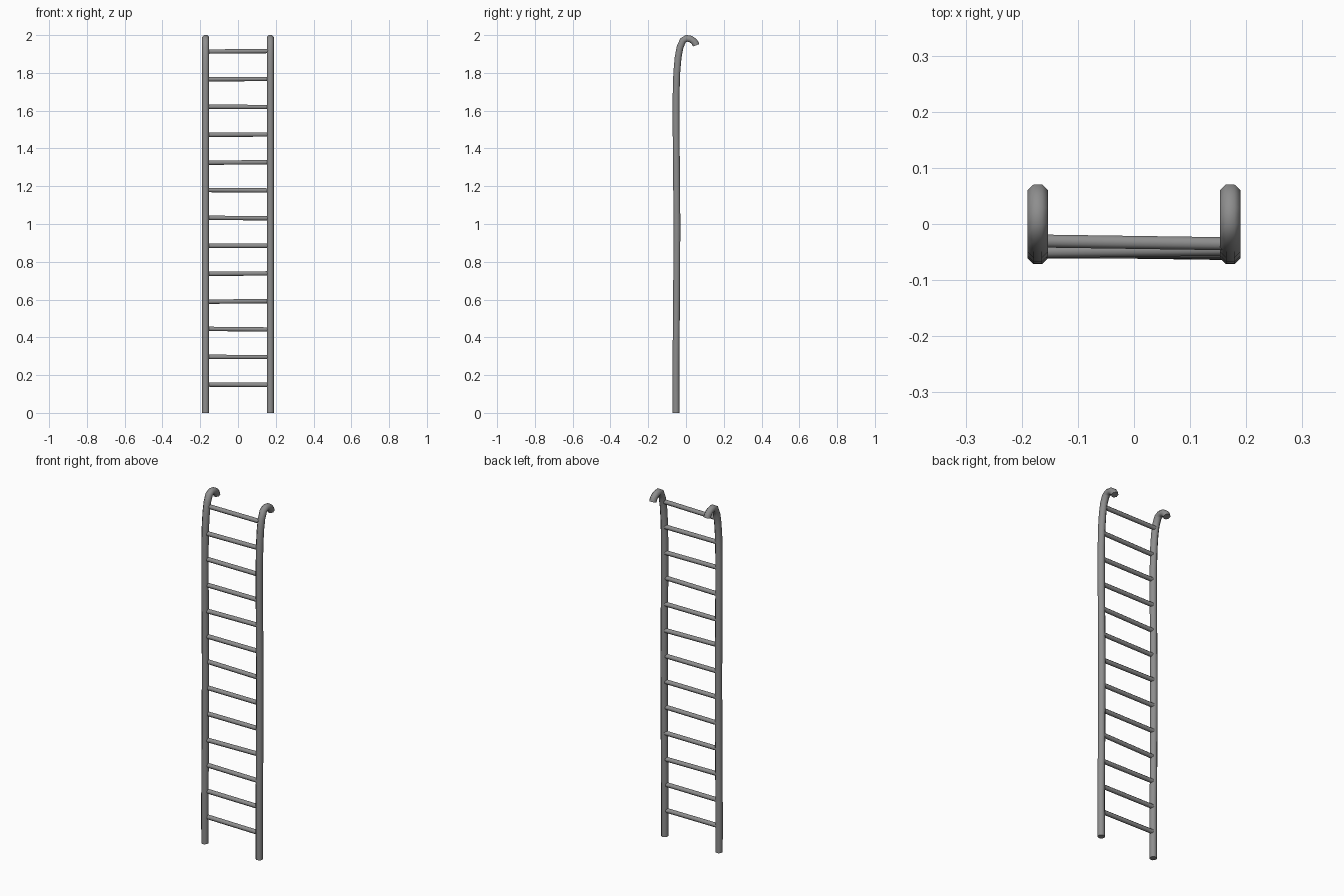
import bpy, bmesh, math, random
from mathutils import Vector

if "Cube" in bpy.data.objects:
    bpy.data.objects.remove(bpy.data.objects["Cube"])

random.seed(4)
RAIL_X = 0.1715

# Rail centre line as (y, z): gently bowed post with a hooked top
PATH = [(-0.053, 0), (-0.0535, 0.25), (-0.050, 0.6), (-0.048, 1.0), (-0.0505, 1.3),
        (-0.0525, 1.5), (-0.0525, 1.68), (-0.049, 1.80), (-0.042, 1.88), (-0.032, 1.935),
        (-0.016, 1.972), (0.003, 1.983), (0.025, 1.979), (0.041, 1.968), (0.050, 1.956),
        (0.0535, 1.946)]

# Dark grey metal
metal = bpy.data.materials.new("dark_metal")
metal.diffuse_color = (0.27, 0.27, 0.27, 1)
metal.use_nodes = True
metal.node_tree.nodes["Principled BSDF"].inputs["Base Color"].default_value = metal.diffuse_color


def sweep(name, pts, side_axis, radius, sides):
    """Capped tube along a planar path; side_axis is the plane normal."""
    bm = bmesh.new()
    rings = []
    for i, p in enumerate(pts):
        t = (pts[min(i + 1, len(pts) - 1)] - pts[max(i - 1, 0)]).normalized()
        v = t.cross(side_axis).normalized()
        u = v.cross(t)
        ring = []
        for k in range(sides):
            a = 2 * math.pi * (k + 0.5) / sides
            ring.append(bm.verts.new(p + radius * (u * math.cos(a) + v * math.sin(a))))
        rings.append(ring)
    for a, b in zip(rings, rings[1:]):
        for k in range(sides):
            n = (k + 1) % sides
            bm.faces.new((a[k], a[n], b[n], b[k]))
    bm.faces.new(rings[0])
    bm.faces.new(rings[-1])
    bmesh.ops.recalc_face_normals(bm, faces=bm.faces)
    me = bpy.data.meshes.new(name)
    bm.to_mesh(me)
    bm.free()
    me.materials.append(metal)
    ob = bpy.data.objects.new(name, me)
    bpy.context.collection.objects.link(ob)
    bpy.context.view_layer.objects.active = ob
    ob.select_set(True)
    bpy.ops.object.shade_smooth_by_angle(angle=math.radians(50))
    ob.select_set(False)
    return ob


def rail_y(z):
    """Depth of the rail centre at height z on its rising part."""
    for (y0, z0), (y1, z1) in zip(PATH, PATH[1:]):
        if z0 <= z <= z1:
            return y0 + (y1 - y0) * (z - z0) / (z1 - z0)
    return PATH[0][0]


# Hooked side rails
for name, s in (("left_rail", -1), ("right_rail", 1)):
    sweep(name, [Vector((s * RAIL_X, y, z)) for y, z in PATH], Vector((1, 0, 0)), 0.0195, 8)

# Slightly uneven rungs
for i in range(13):
    z = 0.149 + i * 0.1471
    y = rail_y(z) + 0.003
    dz, dy = random.uniform(-0.002, 0.002), random.uniform(-0.003, 0.003)
    ends = [Vector((s * RAIL_X, y + s * dy, z + s * dz)) for s in (-1, 1)]
    sweep(f"rung_{i + 1}", ends, Vector((0, 0, 1)), 0.0125, 8)
